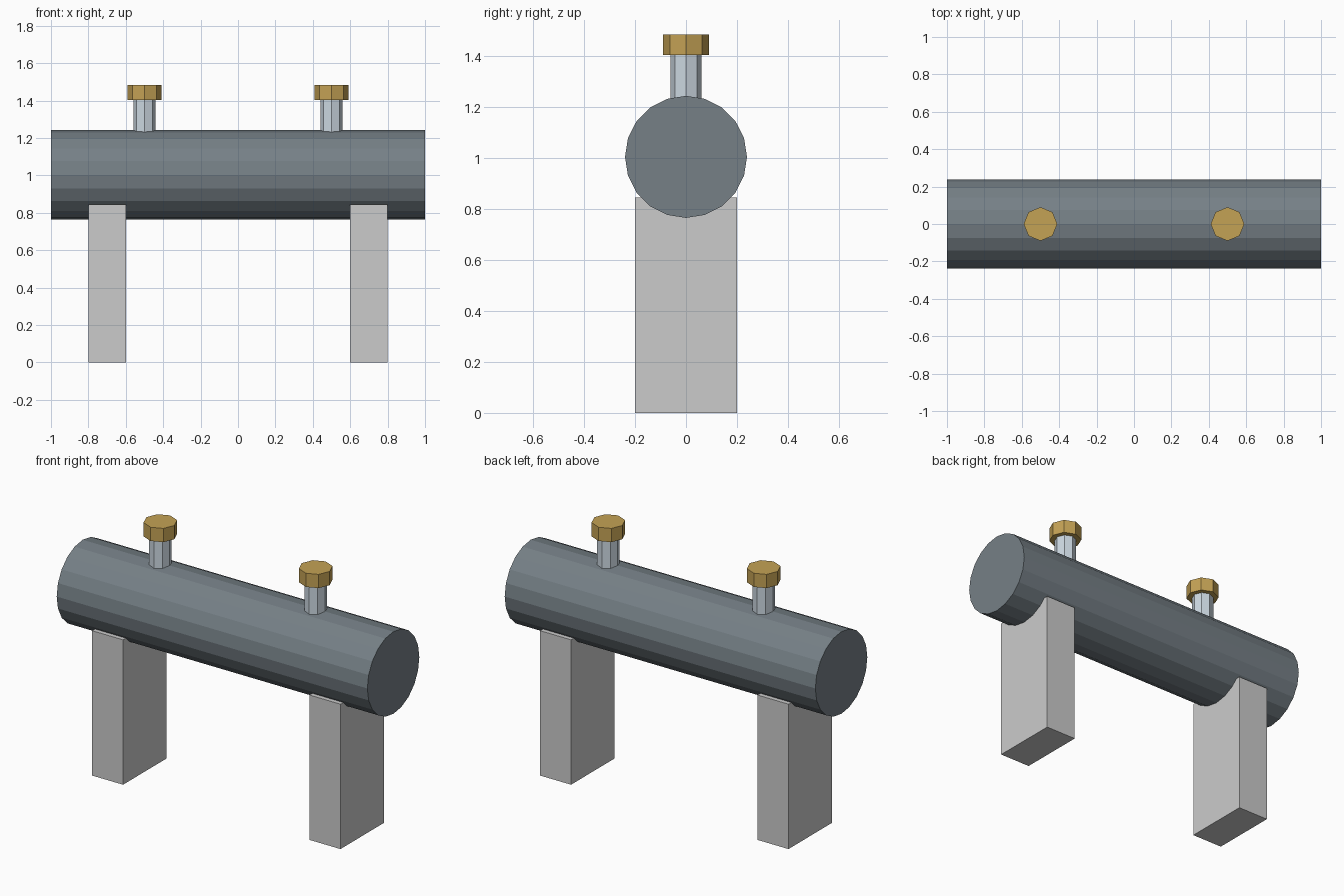
import bpy
from math import radians

if "Cube" in bpy.data.objects:
    bpy.data.objects.remove(bpy.data.objects["Cube"])


def material(name, rgb):
    m = bpy.data.materials.new(name)
    m.diffuse_color = (*rgb, 1.0)
    m.use_nodes = True
    m.node_tree.nodes["Principled BSDF"].inputs["Base Color"].default_value = m.diffuse_color
    return m


slate = material("slate", (0.18, 0.215, 0.24))
steel = material("steel", (0.6, 0.68, 0.75))
brass = material("brass", (0.55, 0.36, 0.09))


def cylinder(name, sides, radius, depth, loc, mat, rot=(0, 0, 0)):
    bpy.ops.mesh.primitive_cylinder_add(vertices=sides, radius=radius, depth=depth,
                                        location=loc, rotation=rot)
    ob = bpy.context.object
    ob.name = name
    ob.data.materials.append(mat)
    return ob


def box(name, size, loc):
    bpy.ops.mesh.primitive_cube_add(size=1, location=loc)
    ob = bpy.context.object
    ob.name = name
    ob.scale = size
    return ob


# Horizontal tank
cylinder("tank", 20, 0.239, 2.0, (0, 0, 1.003), slate, (0, radians(90), 0))

for label, side in (("left", -1), ("right", 1)):
    # Support leg
    box(label + "_leg", (0.2, 0.4, 0.843), (side * 0.7, 0, 0.4215))
    # Pipe stub and its cap
    cylinder(label + "_pipe", 8, 0.06, 0.243, (side * 0.5, 0, 1.2815), steel)
    cylinder(label + "_cap", 8, 0.09, 0.08, (side * 0.5, 0, 1.443), brass)
